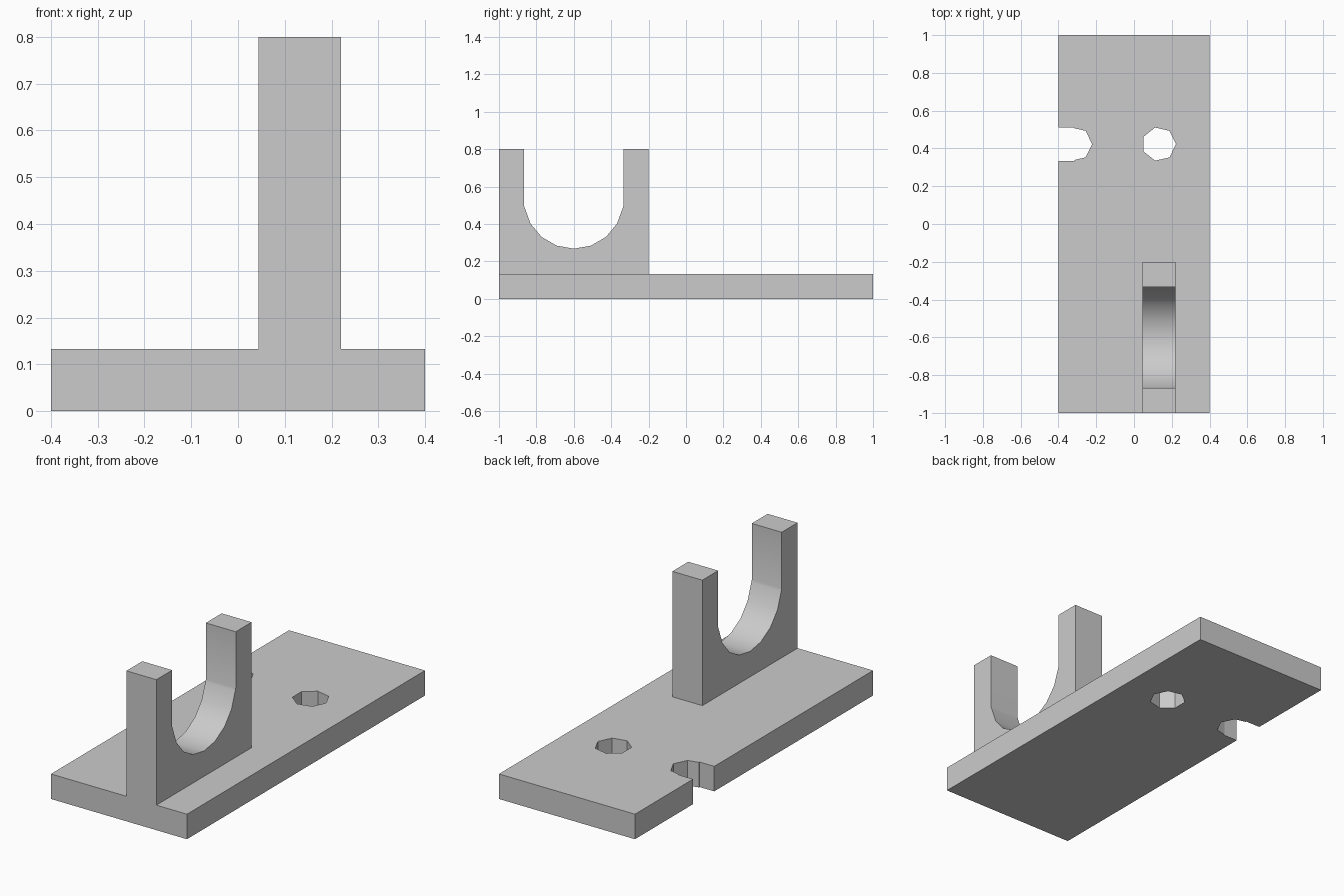
import bpy
import bmesh
from math import sin, cos, tau, radians

if "Cube" in bpy.data.objects:
    bpy.data.objects.remove(bpy.data.objects["Cube"], do_unlink=True)

grey = bpy.data.materials.new("plain_grey")
grey.use_nodes = True
grey.diffuse_color = (0.6, 0.6, 0.6, 1)
grey.node_tree.nodes["Principled BSDF"].inputs["Base Color"].default_value = (0.6, 0.6, 0.6, 1)


def prism(name, outline, offset):
    """Extrude a closed outline of 3D points along an offset."""
    bm = bmesh.new()
    face = bm.faces.new([bm.verts.new(p) for p in outline])
    new = bmesh.ops.extrude_face_region(bm, geom=[face], use_keep_orig=True)["geom"]
    bmesh.ops.translate(bm, verts=[g for g in new if isinstance(g, bmesh.types.BMVert)], vec=offset)
    bmesh.ops.recalc_face_normals(bm, faces=bm.faces)
    mesh = bpy.data.meshes.new(name)
    bm.to_mesh(mesh)
    bm.free()
    mesh.materials.append(grey)
    obj = bpy.data.objects.new(name, mesh)
    bpy.context.collection.objects.link(obj)
    return obj


def rectangle(x0, x1, y0, y1, z):
    return [(x0, y0, z), (x1, y0, z), (x1, y1, z), (x0, y1, z)]


BASE_TOP, HOLE_Y, HOLE_R = 0.133, 0.423, 0.09


def hole_outline(x):
    """Seven-sided bolt hole with a corner towards +x."""
    return [(x + HOLE_R * cos(i * tau / 7), HOLE_Y + HOLE_R * sin(i * tau / 7), -0.1)
            for i in range(7)]


# Base plate with a bolt hole and an open slot in its right edge
base = prism("base_plate", rectangle(-0.4, 0.4, -1, 1, 0), (0, 0, BASE_TOP))
cutters = [
    prism("bolt_hole_cutter", hole_outline(0.132), (0, 0, 0.4)),
    prism("slot_end_cutter", hole_outline(-0.312), (0, 0, 0.4)),
    prism("slot_side_cutter",
          rectangle(-0.5, -0.314, HOLE_Y - 0.089, HOLE_Y + 0.089, -0.1), (0, 0, 0.4)),
]
for cutter in cutters:
    cutter.hide_render = True
    cutter.hide_set(True)
    cutter.display_type = 'WIRE'
    cut = base.modifiers.new(cutter.name, 'BOOLEAN')
    cut.operation = 'DIFFERENCE'
    cut.solver = 'EXACT'
    cut.object = cutter

# Upright cradle: a block with a round-bottomed U opening
MID, R, ARC_Z, X0, WIDTH = -0.6, 0.267, 0.535, 0.044, 0.176
arc = [(MID + R * sin(radians(a)), ARC_Z - R * cos(radians(a))) for a in range(-80, 81, 20)]
profile = [(-1, BASE_TOP), (-1, 0.8), (MID - R, 0.8), (MID - R, 0.5)]
profile += arc
profile += [(MID + R, 0.5), (MID + R, 0.8), (-0.2, 0.8), (-0.2, BASE_TOP)]
cradle = prism("upright_cradle", [(X0, y, z) for y, z in profile], (WIDTH, 0, 0))

# Smooth the curved seat, keep every other edge crisp
bpy.ops.object.select_all(action='DESELECT')
cradle.select_set(True)
bpy.context.view_layer.objects.active = cradle
bpy.ops.object.shade_smooth_by_angle(angle=radians(30))
